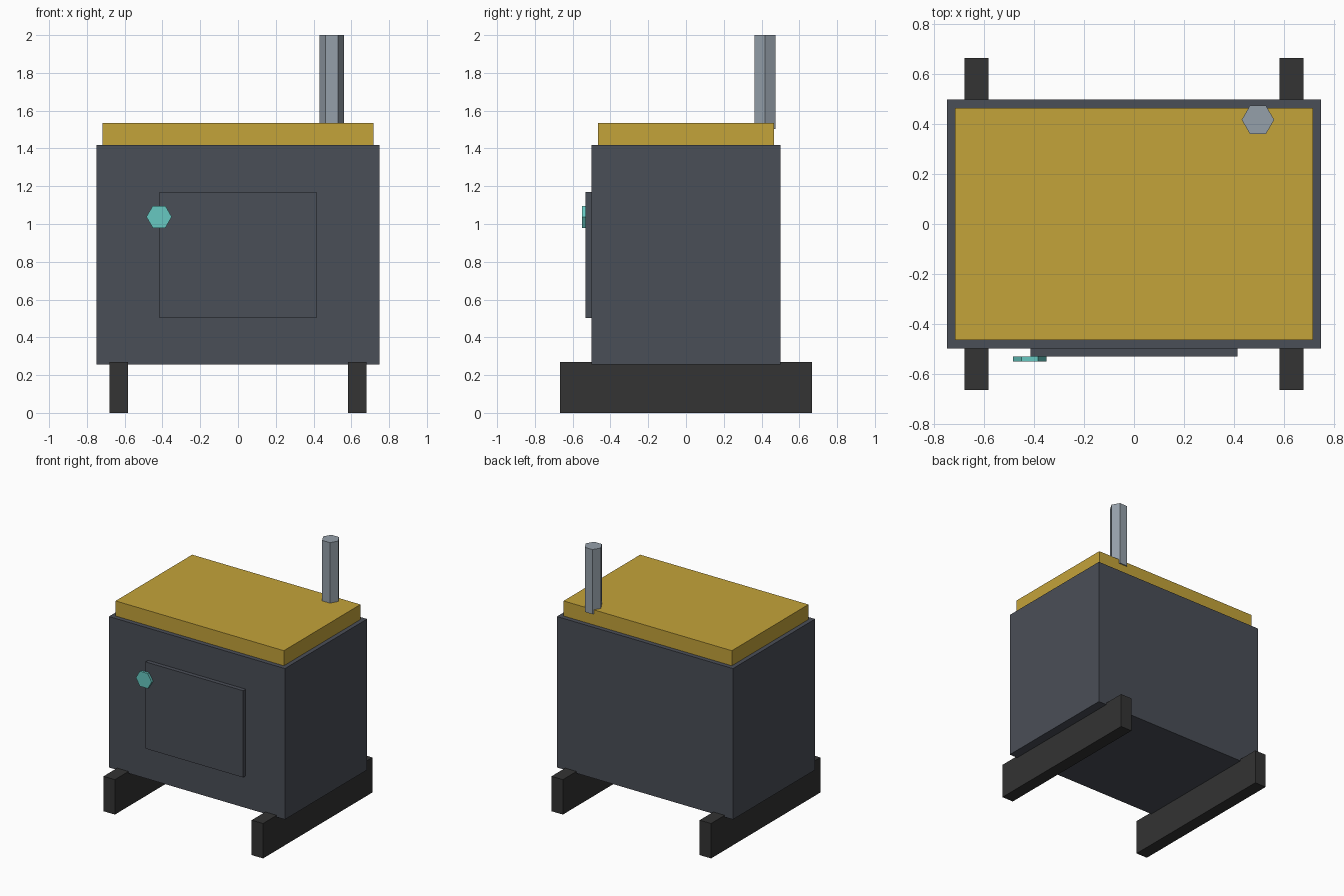
import bpy, math

if "Cube" in bpy.data.objects:
    bpy.data.objects.remove(bpy.data.objects["Cube"])


def material(name, rgb):
    """Flat colour from sRGB bytes, stored as linear."""
    m = bpy.data.materials.new(name)
    lin = [(c / 255 / 12.92) if c < 10 else ((c / 255 + 0.055) / 1.055) ** 2.4 for c in rgb]
    m.diffuse_color = (*lin, 1)
    m.use_nodes = True
    m.node_tree.nodes["Principled BSDF"].inputs["Base Color"].default_value = m.diffuse_color
    return m


IRON = material("slate_grey", (74, 78, 87))
BRASS = material("mustard_yellow", (196, 163, 58))
PIPE = material("pale_steel", (149, 160, 170))
TEAL = material("teal", (103, 200, 193))
BLACK = material("charcoal", (51, 51, 51))


def finish(name, mat):
    ob = bpy.context.object
    ob.name = ob.data.name = name
    ob.data.materials.append(mat)
    return ob


def box(name, mat, x, y, z):
    """Box from (min, max) extents on each axis."""
    mid = [(a + b) / 2 for a, b in (x, y, z)]
    bpy.ops.mesh.primitive_cube_add(size=1, location=mid)
    bpy.context.object.scale = [b - a for a, b in (x, y, z)]
    bpy.ops.object.transform_apply(location=False, rotation=False)
    return finish(name, mat)


def hex_prism(name, mat, loc, r, depth, tilt=0):
    """Hexagonal prism with corners pointing along x."""
    bpy.ops.mesh.primitive_cylinder_add(vertices=6, radius=r, depth=depth, location=loc)
    ob = finish(name, mat)
    ob.rotation_euler = (0, 0, math.radians(90))
    bpy.ops.object.transform_apply(location=False)
    ob.rotation_euler = (tilt, 0, 0)
    return ob


# Stove body and lid
box("stove_body", IRON, (-0.75, 0.75), (-0.5, 0.5), (0.255, 1.418))
box("lid", BRASS, (-0.717, 0.717), (-0.466, 0.466), (1.418, 1.534))

# Runner feet
for side, s in (("left", -1), ("right", 1)):
    x = sorted((s * 0.583, s * 0.68))
    box(side + "_foot", BLACK, x, (-0.666, 0.666), (0, 0.269))

# Front door and its knob
box("door", IRON, (-0.416, 0.416), (-0.532, -0.5), (0.502, 1.17))
hex_prism("door_knob", TEAL, (-0.418, -0.541, 1.038), 0.067, 0.019, math.radians(90))

# Chimney pipe, overhanging the lid's back edge a little
hex_prism("chimney", PIPE, (0.497, 0.418, 1.751), 0.065, 0.498)
